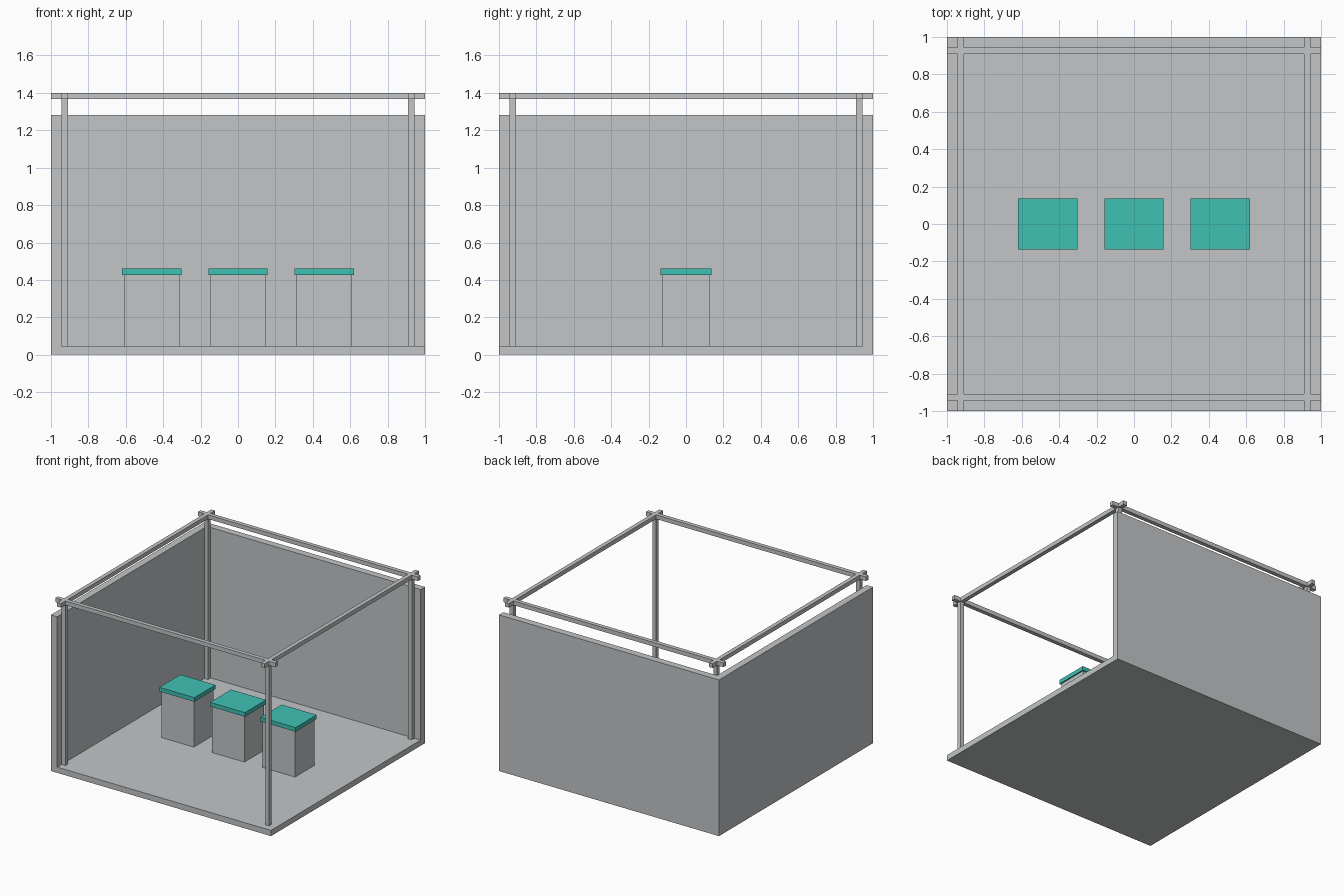
import bpy

# Remove the default cube
default = bpy.data.objects.get("Cube")
if default:
    bpy.data.objects.remove(default, do_unlink=True)


def make_material(name, colour):
    mat = bpy.data.materials.new(name)
    mat.use_nodes = True
    mat.diffuse_color = colour
    mat.node_tree.nodes["Principled BSDF"].inputs["Base Color"].default_value = colour
    return mat


grey = make_material("light_grey", (0.54, 0.56, 0.57, 1))
teal = make_material("teal", (0.051, 0.533, 0.456, 1))


def box(name, low, high, mat):
    """Axis-aligned box between two opposite corners."""
    centre = [(a + b) / 2 for a, b in zip(low, high)]
    bpy.ops.mesh.primitive_cube_add(size=1, location=centre)
    obj = bpy.context.object
    obj.name = name
    obj.scale = [b - a for a, b in zip(low, high)]
    bpy.ops.object.transform_apply(location=False, rotation=False, scale=True)
    obj.data.materials.append(mat)
    return obj


FLOOR = 0.047       # floor top
INNER = 0.943       # inner wall face
WALL_TOP = 1.283
BEAM_LOW, BEAM_TOP = 1.366, 1.4
RAIL = 0.926        # frame centreline
HALF = 0.017        # half the bar thickness

# Floor and the two walls
box("floor", (-1, -1, 0), (1, 1, FLOOR), grey)
box("back_wall", (-1, INNER, FLOOR), (1, 1, WALL_TOP), grey)
box("right_wall", (-1, -1, FLOOR), (-INNER, INNER, WALL_TOP), grey)

# Corner posts
for x_name, x in (("right", -RAIL), ("left", RAIL)):
    for y_name, y in (("front", -RAIL), ("back", RAIL)):
        box(f"{y_name}_{x_name}_post", (x - HALF, y - HALF, FLOOR),
            (x + HALF, y + HALF, BEAM_LOW), grey)

# Overhead beams crossing at the corners
for name, p in (("front", -RAIL), ("back", RAIL)):
    box(f"{name}_beam", (-1, p - HALF, BEAM_LOW), (1, p + HALF, BEAM_TOP), grey)
for name, p in (("right", -RAIL), ("left", RAIL)):
    box(f"{name}_beam", (p - HALF, -1, BEAM_LOW), (p + HALF, 1, BEAM_TOP), grey)

# Three counters with coloured tops
for name, x in (("right", -0.46), ("middle", 0), ("left", 0.46)):
    box(f"{name}_counter", (x - 0.148, -0.127, FLOOR), (x + 0.148, 0.127, 0.426), grey)
    box(f"{name}_counter_top", (x - 0.159, -0.137, 0.426), (x + 0.159, 0.137, 0.46), teal)
